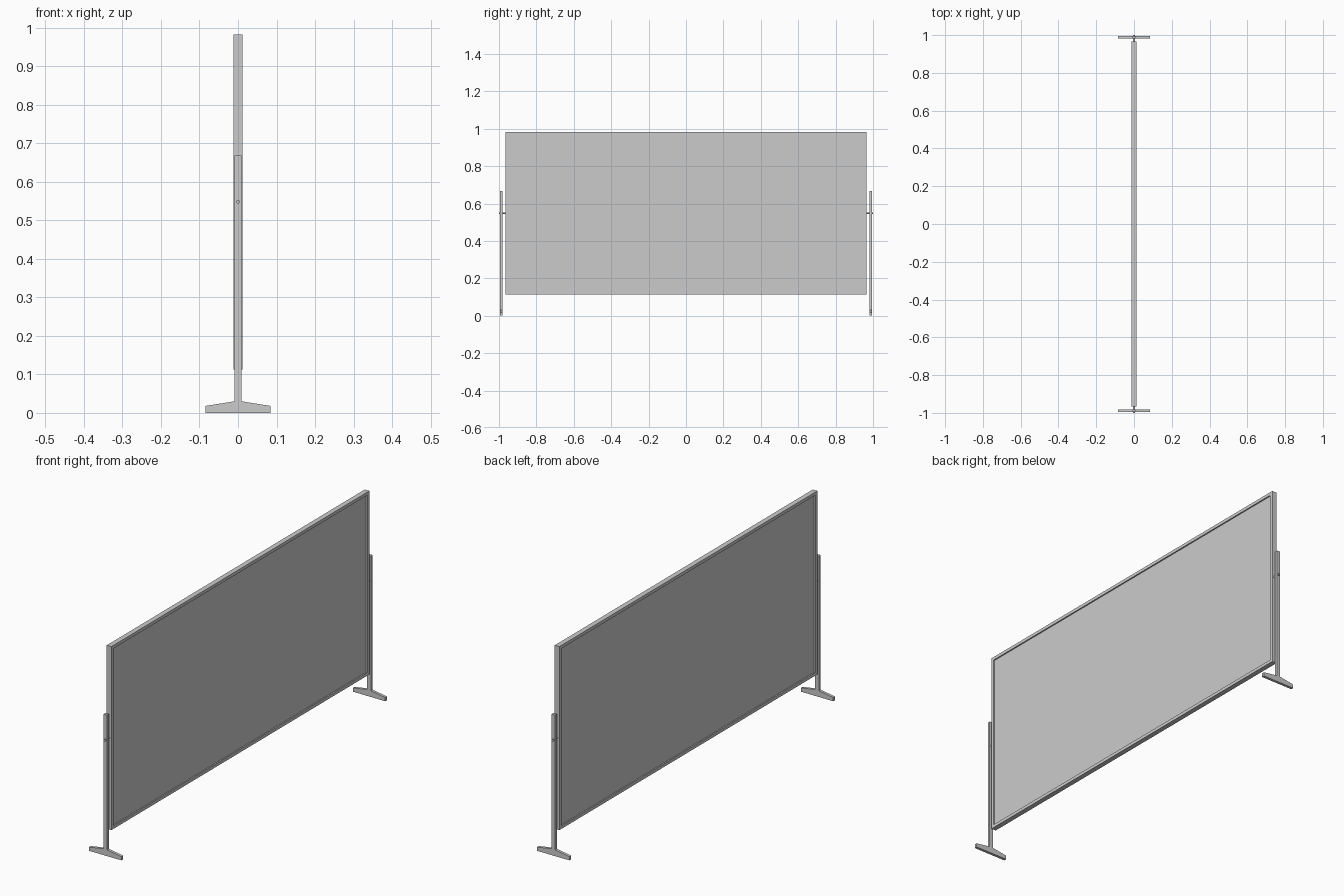
import bpy, bmesh
from mathutils import Matrix

if "Cube" in bpy.data.objects:
    bpy.data.objects.remove(bpy.data.objects["Cube"])


def make_object(name, bm):
    bmesh.ops.recalc_face_normals(bm, faces=bm.faces)
    mesh = bpy.data.meshes.new(name)
    bm.to_mesh(mesh)
    bm.free()
    ob = bpy.data.objects.new(name, mesh)
    bpy.context.collection.objects.link(ob)
    return ob


def box(name, lo, hi):
    bm = bmesh.new()
    bmesh.ops.create_cube(bm, size=1)
    for v in bm.verts:
        v.co = [lo[i] + (v.co[i] + 0.5) * (hi[i] - lo[i]) for i in range(3)]
    return make_object(name, bm)


def extruded_xz(name, pts, y0, y1):
    bm = bmesh.new()
    face = bm.faces.new([bm.verts.new((x, y0, z)) for x, z in pts])
    ext = bmesh.ops.extrude_face_region(bm, geom=[face])["geom"]
    moved = [g for g in ext if isinstance(g, bmesh.types.BMVert)]
    bmesh.ops.translate(bm, verts=moved, vec=(0, y1 - y0, 0))
    return make_object(name, bm)


def rod(name, radius, y0, y1, z):
    bm = bmesh.new()
    bmesh.ops.create_cone(bm, cap_ends=True, segments=12, radius1=radius,
                          radius2=radius, depth=y1 - y0)
    bm.transform(Matrix.Translation((0, (y0 + y1) / 2, z))
                 @ Matrix.Rotation(1.5707963, 4, 'X'))
    return make_object(name, bm)


def mirror_y(ob):
    mod = ob.modifiers.new("mirror", 'MIRROR')
    mod.use_axis = (False, True, False)


HALF_Y, Z0, Z1 = 0.966, 0.113, 0.983
DEPTH, BAR = 0.012, 0.015

# Closed picture frame: rectangular bar section swept round mitred corners
bm = bmesh.new()
loops = []
for inset, x in ((0, -DEPTH), (0, DEPTH), (BAR, DEPTH), (BAR, -DEPTH)):
    y, a, b = HALF_Y - inset, Z0 + inset, Z1 - inset
    loops.append([bm.verts.new((x, *p))
                  for p in ((-y, a), (y, a), (y, b), (-y, b))])
for i in range(4):
    for j in range(4):
        p, q, k = loops[i], loops[(i + 1) % 4], (j + 1) % 4
        bm.faces.new((p[j], p[k], q[k], q[j]))
make_object("board_frame", bm)

# Recessed writing surface, visible from both sides
box("board_panel", (-0.006, -HALF_Y + BAR, Z0 + BAR),
    (0.006, HALF_Y - BAR, Z1 - BAR))

# Stand: upright and tapered foot in one inverted-T profile
half = [(0.085, 0), (0.085, 0.018), (0.0095, 0.03), (0.0095, 0.668)]
profile = half + [(-x, z) for x, z in reversed(half)]
mirror_y(extruded_xz("side_stand", profile, 0.981, 0.994))

# Pivot pin through the upright into the frame
pin = rod("pivot_pin", 0.005, 0.96, 1.0, 0.548)
mirror_y(pin)
